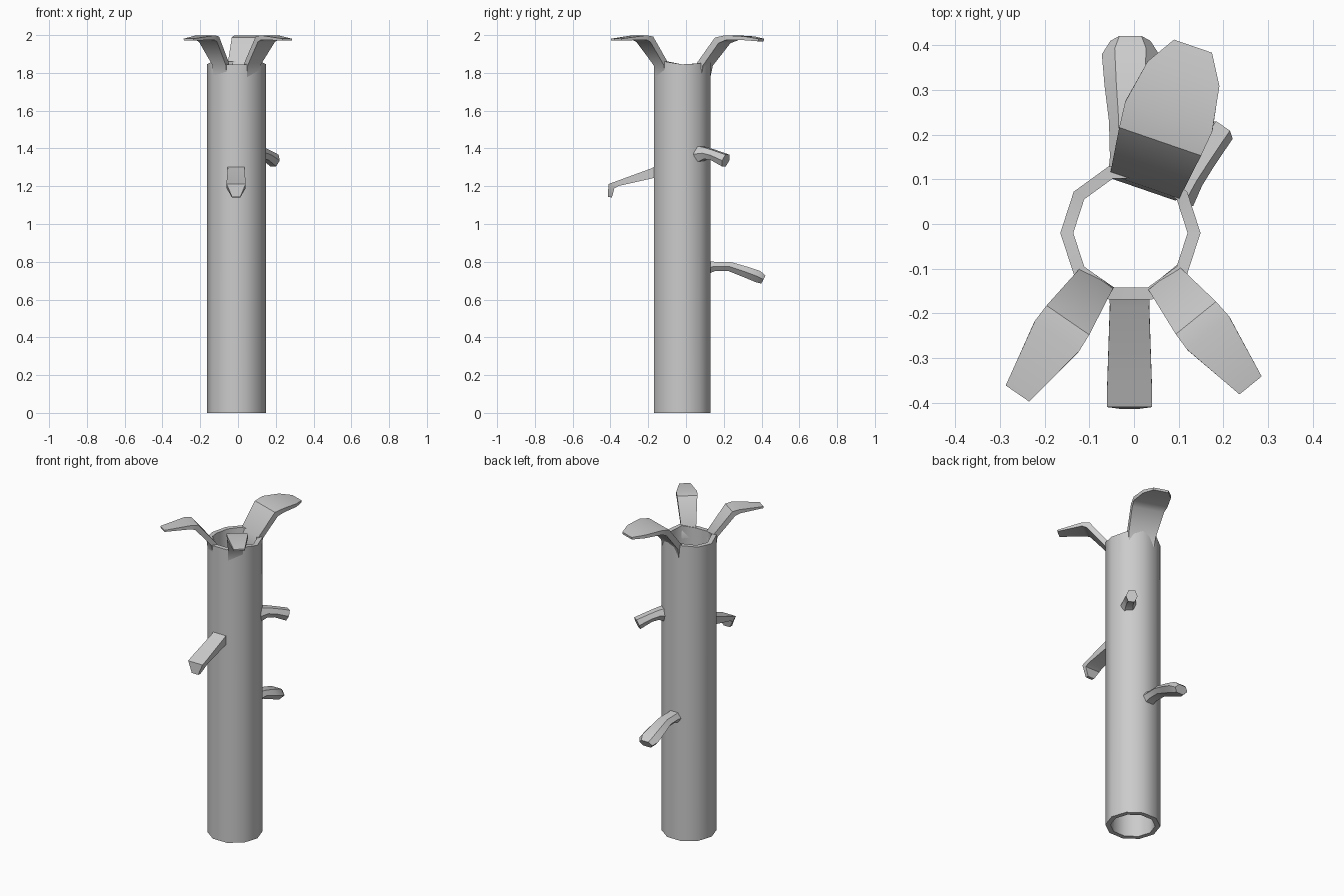
import bpy, bmesh
from math import sin, cos, radians, pi
from mathutils import Vector

if "Cube" in bpy.data.objects:
    bpy.data.objects.remove(bpy.data.objects["Cube"])

CX, CY = -0.008, -0.02          # trunk axis
RECT = [(-1, -1), (1, -1), (1, 1), (-1, 1)]
HEX = [(-1, 0), (-.55, -1), (.55, -1), (1, 0), (.55, 1), (-.55, 1)]


def finish(name, bm, angle):
    bmesh.ops.recalc_face_normals(bm, faces=bm.faces)
    me = bpy.data.meshes.new(name)
    bm.to_mesh(me)
    bm.free()
    ob = bpy.data.objects.new(name, me)
    bpy.context.collection.objects.link(ob)
    bpy.ops.object.select_all(action='DESELECT')
    ob.select_set(True)
    bpy.context.view_layer.objects.active = ob
    bpy.ops.object.shade_smooth_by_angle(angle=radians(angle))


def limb(name, x, y, azimuth, path, shape, angle=40):
    """Loft a cross-section along (distance, z, half width, half thickness)."""
    a = radians(azimuth)
    out, side = Vector((cos(a), sin(a), 0)), Vector((-sin(a), cos(a), 0))
    pts = [Vector((x, y, 0)) + out * p[0] + Vector((0, 0, p[1])) for p in path]
    bm, rings = bmesh.new(), []
    for i, p in enumerate(path):
        steps = [(pts[j + 1] - pts[j]).normalized()
                 for j in (i - 1, i) if 0 <= j < len(pts) - 1]
        tangent = sum(steps, Vector()).normalized()
        up = tangent.cross(side)
        rings.append([bm.verts.new(pts[i] + side * p[2] * u + up * p[3] * v)
                      for u, v in shape])
    n = len(shape)
    for r, s in zip(rings, rings[1:]):
        for k in range(n):
            bm.faces.new((r[k], r[(k + 1) % n], s[(k + 1) % n], s[k]))
    bm.faces.new(rings[0])
    bm.faces.new(rings[-1])
    finish(name, bm, angle)


# Hollow ten-sided trunk with a slightly wavy rim
bm = bmesh.new()
N = 10
rim = [1.845, 1.85, 1.86, 1.86, 1.85, 1.845, 1.86, 1.845, 1.845, 1.86]
loops = []
for r, top in ((.157, 0), (.157, 1), (.128, 1), (.128, 0)):
    loops.append([bm.verts.new((CX + r * cos(2 * pi * k / N),
                                CY + r * sin(2 * pi * k / N),
                                rim[k] if top else 0)) for k in range(N)])
for i in range(4):
    r, s = loops[i], loops[(i + 1) % 4]
    for k in range(N):
        bm.faces.new((r[k], r[(k + 1) % N], s[(k + 1) % N], s[k]))
finish("trunk", bm, 40)

# Three petals folding out from the rim
for name, x, y, az, reach in (("front_left_petal", -.088, -.128, -124.5, .305),
                              ("front_right_petal", .072, -.128, -51, .30)):
    limb(name, x, y, az, [(0, 1.78, .043, .013), (.005, 1.845, .043, .016),
                          (.115, 1.978, .058, .017), (.15, 1.987, .06, .012),
                          (reach, 1.976, .032, .005)], RECT)
limb("back_petal", .026, .09, 71,
     [(0, 1.77, .075, .014), (.01, 1.845, .082, .018), (.11, 1.972, .097, .018),
      (.16, 1.986, .103, .013), (.26, 1.983, .085, .010),
      (.325, 1.974, .045, .007)], RECT)

# Front branch with a drooping tip
limb("front_branch", -.01, -.15, -90,
     [(0, 1.275, .045, .034), (.03, 1.268, .044, .026), (.21, 1.215, .05, .014),
      (.245, 1.200, .05, .019), (.253, 1.142, .022, .011)], RECT)

# Short branch at the back right
limb("right_branch", .095, .065, 56,
     [(0, 1.37, .045, .045), (.05, 1.375, .036, .030), (.10, 1.364, .034, .027),
      (.175, 1.336, .034, .033)], HEX)

# Lower back branch with a wide rounded end
limb("back_branch", -.008, .11, 90,
     [(0, .77, .05, .036), (.04, .775, .046, .025), (.12, .775, .048, .025),
      (.20, .748, .058, .029), (.27, .722, .064, .032), (.30, .706, .045, .024)], HEX)
